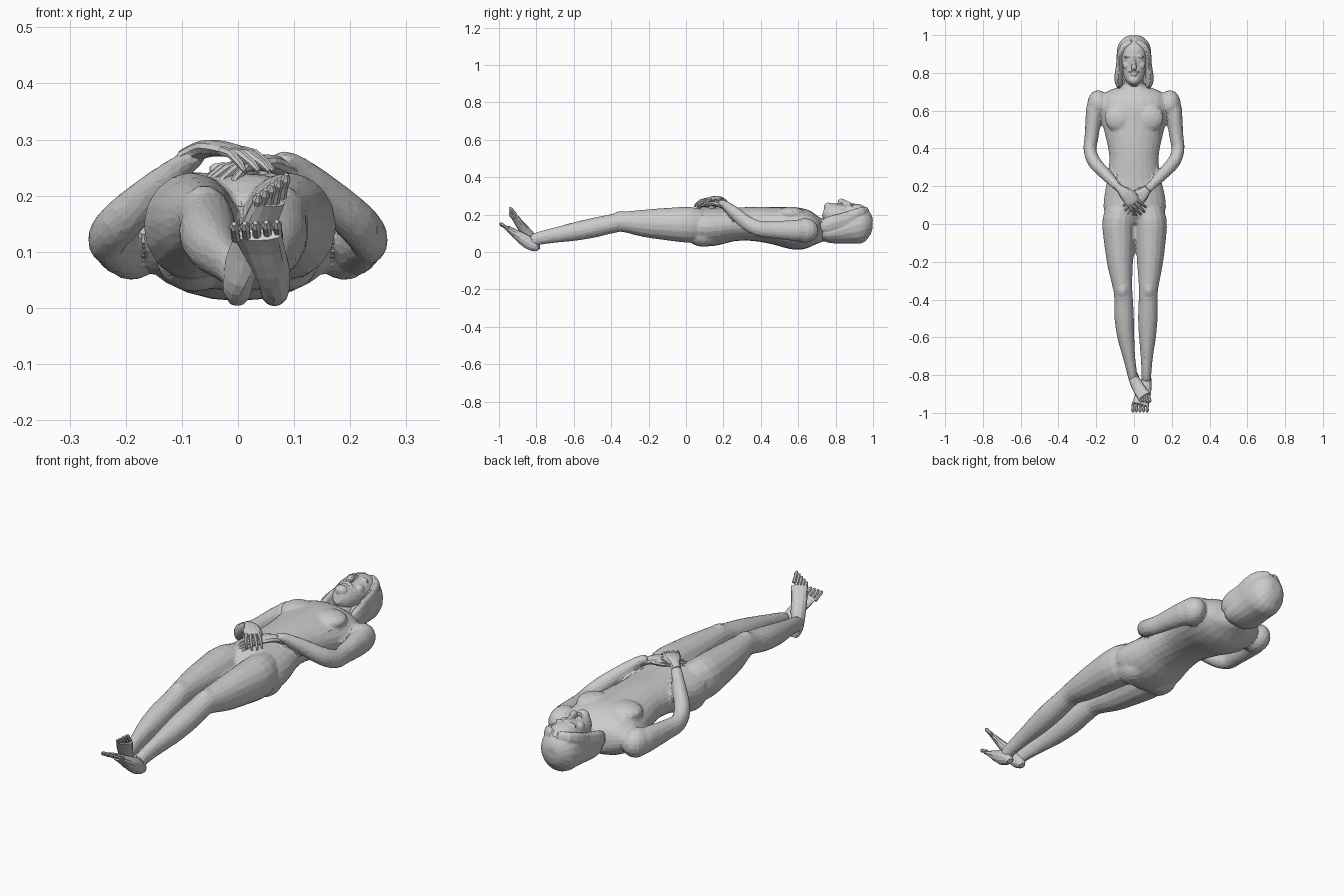
import bpy, bmesh, math
from mathutils import Vector, Matrix


def spline(rows, k):
    """Catmull-Rom through section rows (x, y, z, half width, half depth)."""
    out, n = [], len(rows)
    for i in range(n - 1):
        p = [rows[max(0, min(n - 1, i + d))] for d in (-1, 0, 1, 2)]
        for j in range(k):
            t = j / k
            out.append([0.5 * (2 * b + (c - a) * t + (2 * a - 5 * b + 4 * c - d) * t * t
                               + (3 * b - a - 3 * c + d) * t ** 3) for a, b, c, d in zip(*p)])
    return out + [list(rows[-1])]


def loft(bm, rows, sides=16, k=3):
    rows = spline(rows, k)
    pts = [Vector(r[:3]) for r in rows]
    rings = []
    for i, r in enumerate(rows):
        t = (pts[min(i + 1, len(pts) - 1)] - pts[max(i - 1, 0)]).normalized()
        side = t.cross(Vector((0, 0, 1))).normalized()
        up = side.cross(t)
        rings.append([bm.verts.new(pts[i] + side * r[3] * math.cos(a) + up * r[4] * math.sin(a))
                      for a in (math.tau * j / sides for j in range(sides))])
    for a, b in zip(rings, rings[1:]):
        for j in range(sides):
            q = (j + 1) % sides
            bm.faces.new((a[j], a[q], b[q], b[j]))
    bm.faces.new(rings[0])
    bm.faces.new(rings[-1])


def ball(bm, c, r, rz=0):
    m = Matrix.Translation(c) @ Matrix.Rotation(rz, 4, 'Z') @ Matrix.Diagonal((*r, 1))
    bmesh.ops.create_uvsphere(bm, u_segments=14, v_segments=10, radius=1, matrix=m)


def finish(bm, name, voxel=None, ratio=1.0, smooth=3):
    bmesh.ops.recalc_face_normals(bm, faces=bm.faces)
    me = bpy.data.meshes.new(name)
    bm.to_mesh(me)
    bm.free()
    ob = bpy.data.objects.new(name, me)
    bpy.context.collection.objects.link(ob)
    if voxel:  # fuse the volumes, then reduce to irregular facets
        m = ob.modifiers.new("fuse", 'REMESH')
        m.mode, m.voxel_size = 'VOXEL', voxel
        m = ob.modifiers.new("soften", 'SMOOTH')
        m.factor, m.iterations = 0.5, smooth
        m = ob.modifiers.new("facet", 'DECIMATE')
        m.ratio = ratio
    return ob


# Body: torso with neck
bm = bmesh.new()
loft(bm, [(.003, 0, .14, .09, .06), (.004, .06, .137, .158, .100), (.003, .14, .135, .162, .104),
          (0, .25, .147, .140, .090), (0, .36, .150, .131, .091), (0, .48, .140, .155, .101),
          (0, .58, .126, .178, .113), (0, .65, .121, .180, .103), (0, .70, .118, .145, .075),
          (0, .735, .120, .062, .062), (0, .78, .13, .054, .058), (0, .85, .14, .05, .05)], 24)
# Legs share heights and thicknesses, only the x path differs
LEG = [(.12, .140, .070, .080), (.02, .145, .085, .096), (-.10, .149, .079, .087),
       (-.22, .153, .067, .074), (-.34, .161, .051, .054), (-.40, .150, .050, .051),
       (-.50, .128, .052, .053), (-.60, .108, .045, .049), (-.70, .090, .033, .041),
       (-.78, .074, .027, .036), (-.825, .06, .026, .033)]
for xs in ((.06, .088, .088, .084, .077, .075, .073, .071, .068, .066, .065),
           (-.055, -.082, -.079, -.073, -.060, -.055, -.052, -.043, -.027, -.012, -.003)):
    loft(bm, [(x, *r) for x, r in zip(xs, LEG)])
    ball(bm, (xs[4], -.345, .195), (.03, .045, .024))
# Arms, shoulders, chest, buttocks
for s in (-1, 1):
    dz = 0.006 if s < 0 else -0.006
    arm = [(.17, .66, .115, .04, .05), (.203, .62, .115, .048, .058), (.215, .55, .116, .042, .054),
           (.225, .46, .118, .037, .045), (.233, .39, .125, .034, .042), (.208, .325, .155, .035, .040),
           (.15, .262, .208, .031, .033), (.1, .21, .252, .024, .023), (.07, .183, .27 + dz, .023, .017)]
    loft(bm, [(s * r[0], *r[1:]) for r in arm])
    ball(bm, (s * .19, .635, .115), (.058, .075, .066))
    ball(bm, (s * .078, .56, .205), (.08, .075, .037), s * .3)
    ball(bm, (s * .078, .09, .09), (.07, .085, .062))
finish(bm, "body", .008, .11, 4)

# Feet with toes
FEET = {
    "upper_foot": ([(-.002, -.792, .010, .014, .012), (-.001, -.803, .028, .025, .027),
                    (.002, -.825, .058, .028, .036), (.015, -.85, .098, .032, .031),
                    (.037, -.888, .148, .035, .020), (.055, -.915, .188, .035, .012)],
                   (.0125, 0, .009), (.006, -.028, .032)),
    "lower_foot": ([(.065, -.795, .010, .014, .012), (.065, -.808, .026, .025, .026),
                    (.065, -.84, .048, .028, .034), (.058, -.88, .075, .034, .030),
                    (.043, -.925, .108, .042, .019), (.034, -.958, .130, .045, .012)],
                   (.019, 0, .001), (-.003, -.038, .022))}
for name, (rows, across, toe) in FEET.items():
    bm = bmesh.new()
    loft(bm, rows, 12, 2)
    base, across, toe = Vector(rows[-1][:3]), Vector(across), Vector(toe)
    for i in range(-2, 3):
        b = base + across * i - toe * .25
        loft(bm, [(*(b + toe * f), r, r) for f, r in ((0, .0085), (.6, .0075), (1.0, .0095), (1.25, .004))], 7, 1)
    finish(bm, name)

# Hands: one laid over the other
for s, dz, name in ((-1, .008, "upper_hand"), (1, -.018, "lower_hand")):
    bm = bmesh.new()

    def tube(pts, sides, k):
        loft(bm, [(s * p[0], p[1], p[2] + dz, p[3], p[4]) for p in pts], sides, k)
    tube([(.095, .205, .26, .019, .015), (.07, .183, .272, .023, .016), (.045, .160, .277, .035, .015),
          (.015, .128, .273, .038, .012), (0, .112, .268, .035, .009)], 10, 2)
    for i in range(4):
        o = (i - 1.5) * .0175
        bx, by = .010 - o * .7, .12 + o * .7
        ln = (.062, .076, .080, .068)[i]
        dx, dy = -.66 - o * 2.5, -.75 + o * 3.5
        tube([(bx + dx * ln * f, by + dy * ln * f, .272 - .03 * f * f, r, r)
              for f, r in ((0, .009), (.45, .0085), (.9, .007), (1.1, .004))], 7, 1)
    tube([(.06, .185, .272, .012, .011), (.03, .182, .272, .011, .010),
          (.0, .165, .265, .009, .008), (-.022, .148, .26, .004, .004)], 7, 1)
    finish(bm, name)

# Face: skull front, brow, nose, cheeks, lips, beard
bm = bmesh.new()
loft(bm, [(0, .965, .19, .04, .035), (0, .93, .2, .062, .053), (0, .885, .2, .066, .059),
          (0, .84, .195, .063, .060), (0, .79, .2, .056, .055), (0, .757, .212, .042, .047),
          (0, .735, .22, .02, .028)], 20)
loft(bm, [(0, .885, .250, .008, .012), (0, .855, .262, .010, .014), (0, .828, .270, .015, .017),
          (0, .815, .264, .012, .010)], 8, 2)
ball(bm, (0, .762, .24), (.030, .026, .024))
ball(bm, (0, .808, .252), (.030, .007, .009))
ball(bm, (0, .790, .253), (.020, .006, .009))
for s in (-1, 1):
    ball(bm, (s * .028, .888, .248), (.026, .008, .012), s * -.15)
    ball(bm, (s * .026, .868, .242), (.013, .008, .008))
    ball(bm, (s * .038, .84, .226), (.022, .024, .022))
finish(bm, "face", .0045, .2, 1)

# Hair: cap, side locks and fringe
bm = bmesh.new()
loft(bm, [(0, .998, .152, .025, .025), (0, .985, .152, .055, .060), (0, .95, .150, .083, .092),
          (0, .90, .140, .092, .101), (0, .85, .124, .091, .083), (0, .79, .108, .094, .065),
          (0, .745, .098, .088, .050), (0, .72, .09, .065, .032)], 18)
for s in (-1, 1):
    loft(bm, [(s * .01, .962, .222, .02, .022), (s * .052, .938, .212, .022, .030),
              (s * .074, .89, .190, .018, .036), (s * .077, .84, .170, .018, .040),
              (s * .083, .785, .155, .021, .042), (s * .082, .745, .14, .019, .038),
              (s * .075, .722, .12, .01, .018)], 8, 2)
finish(bm, "hair", .006, .16, 2)
